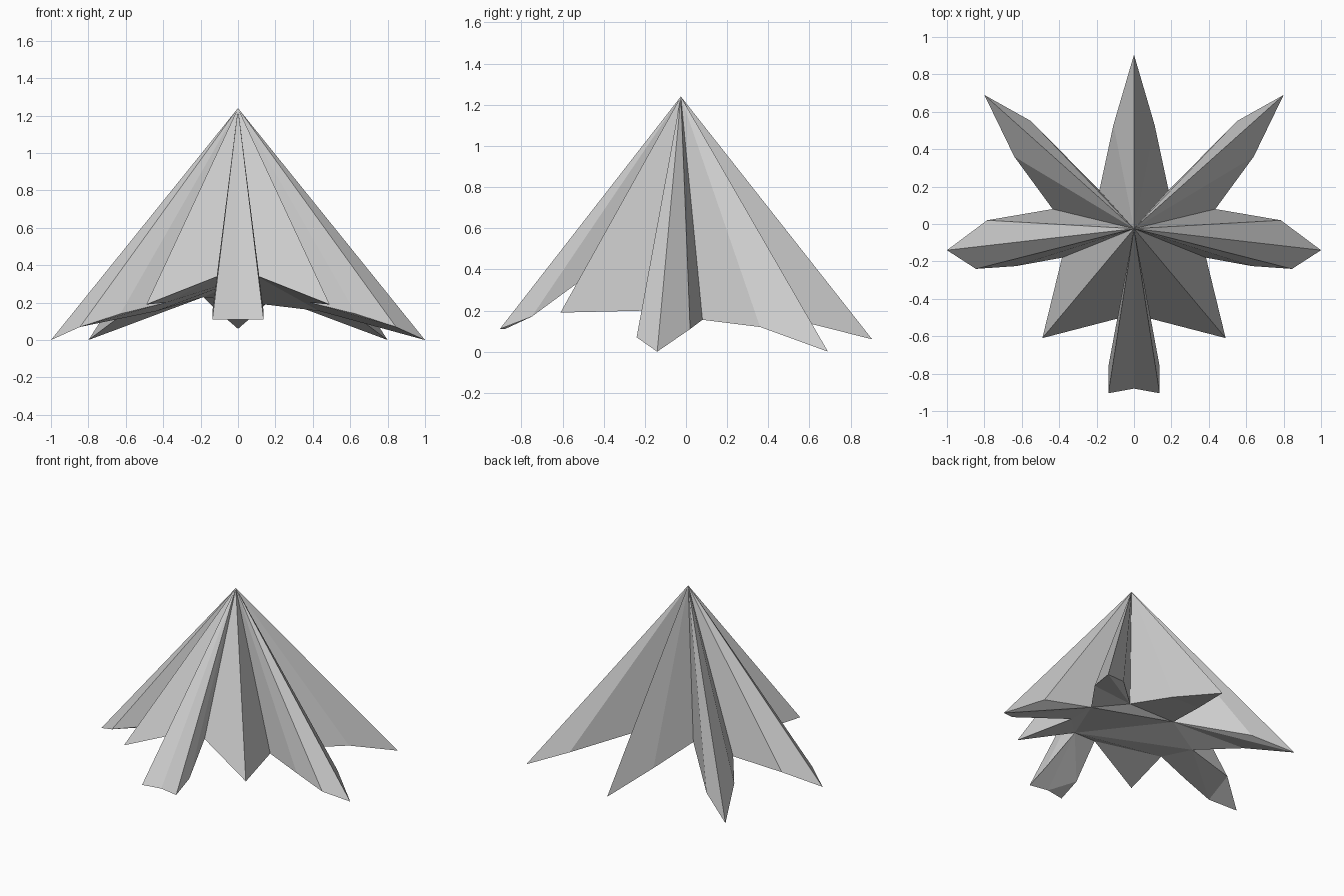
import bpy, bmesh

if "Cube" in bpy.data.objects:
    bpy.data.objects.remove(bpy.data.objects["Cube"])

# Right half of the leaf-shaped rim, from the back tip round to the stem
half_rim = [
    (0.00, 0.905, 0.06), (0.11, 0.53, 0.155), (0.185, 0.18, 0.23),    # back lobe
    (0.55, 0.55, 0.10), (0.80, 0.69, 0.00), (0.64, 0.36, 0.12),       # diagonal lobe
    (0.435, 0.08, 0.155),
    (0.785, 0.02, 0.11), (1.00, -0.14, 0.00), (0.845, -0.24, 0.07),   # side lobe
    (0.63, -0.225, 0.14), (0.385, -0.18, 0.20),
    (0.49, -0.61, 0.19),                                              # front lobe
    (0.085, -0.505, 0.35),
    (0.135, -0.75, 0.17), (0.137, -0.905, 0.11), (0.00, -0.88, 0.11), # stem
]
apex_co = (0, -0.025, 1.24)

# Mirror the half rim into a closed loop
rim = half_rim + [(-x, y, z) for x, y, z in half_rim[-2:0:-1]]

bm = bmesh.new()
apex = bm.verts.new(apex_co)
ring = [bm.verts.new(p) for p in rim]

# Pleated sides: one flat facet per rim segment, meeting at the apex
for a, b in zip(ring, ring[1:] + ring[:1]):
    bm.faces.new((b, a, apex))

# Underside
base = bm.faces.new(ring)
bmesh.ops.triangulate(bm, faces=[base], ngon_method='EAR_CLIP')
bmesh.ops.recalc_face_normals(bm, faces=bm.faces[:])

mesh = bpy.data.meshes.new("leaf_canopy")
bm.to_mesh(mesh)
bm.free()
bpy.context.collection.objects.link(bpy.data.objects.new("leaf_canopy", mesh))
